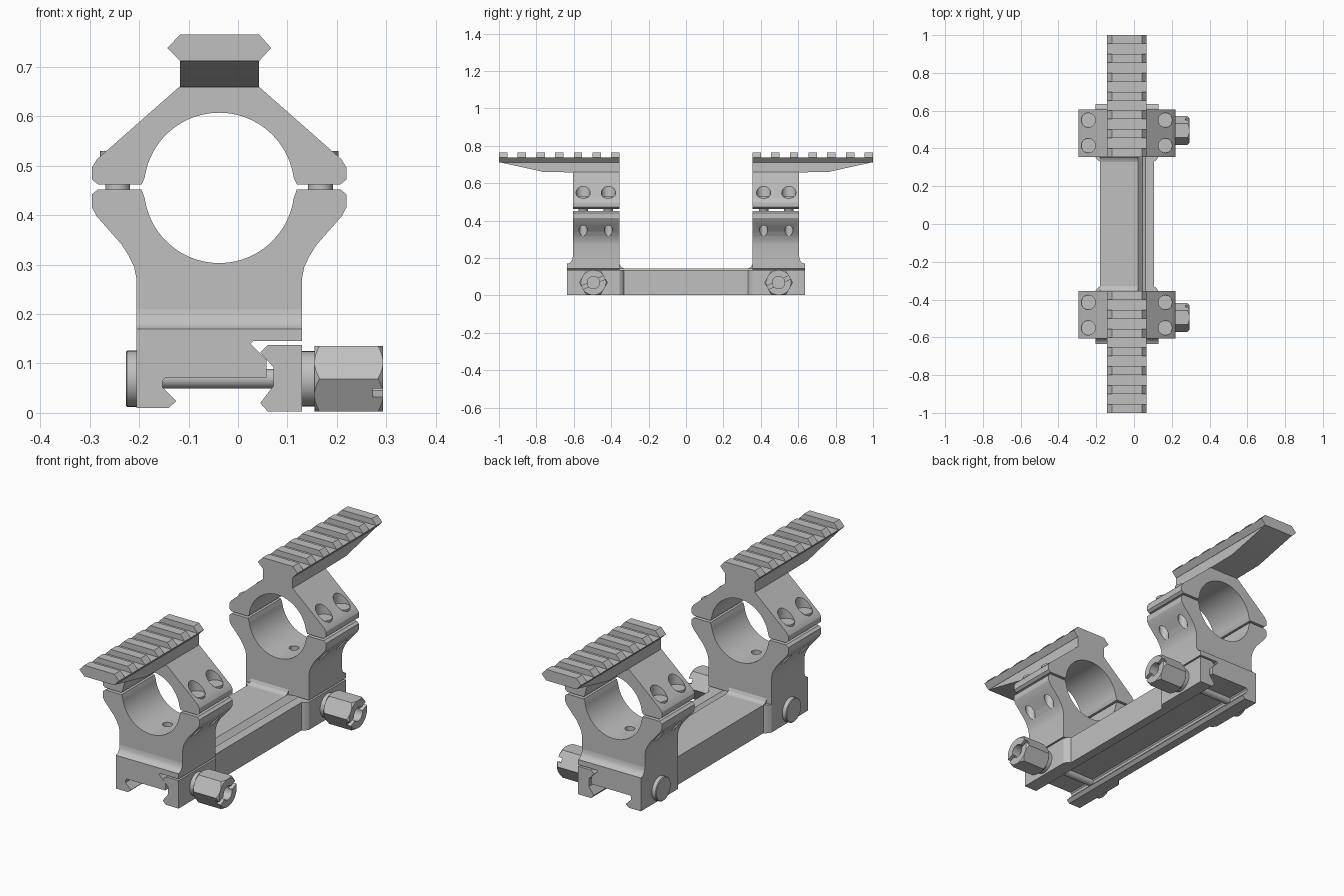
import bpy, bmesh
from math import sin, cos, radians, pi

if "Cube" in bpy.data.objects:
    bpy.data.objects.remove(bpy.data.objects["Cube"])

grey = bpy.data.materials.new("machined_grey")
grey.use_nodes = True
tone = (0.53, 0.53, 0.53, 1)
grey.diffuse_color = tone
grey.node_tree.nodes["Principled BSDF"].inputs["Base Color"].default_value = tone

XC = -0.038            # centre line of the rings
RING_Z, BORE = 0.455, 0.152
BOLT_Y, BOLT_Z = 0.495, 0.069
INNER, OUTER, END = 0.355, 0.605, 0.635


def prism(name, pts, axis, a, b, bevel=0):
    """Extrude a flat profile along one axis from a to b."""
    place = {"x": lambda p, t: (t, p[0], p[1]),
             "y": lambda p, t: (p[0], t, p[1]),
             "z": lambda p, t: (p[0], p[1], t)}[axis]
    bm = bmesh.new()
    ends = [[bm.verts.new(place(p, t)) for p in pts] for t in (a, b)]
    caps = [bm.faces.new(e) for e in ends]
    n = len(pts)
    for i in range(n):
        j = (i + 1) % n
        bm.faces.new((ends[0][i], ends[0][j], ends[1][j], ends[1][i]))
    bmesh.ops.recalc_face_normals(bm, faces=bm.faces)
    if bevel:
        rim = [e for f in caps for e in f.edges]
        bmesh.ops.bevel(bm, geom=rim, offset=bevel, segments=1, affect="EDGES")
    me = bpy.data.meshes.new(name)
    bm.to_mesh(me)
    bm.free()
    me.materials.append(grey)
    ob = bpy.data.objects.new(name, me)
    bpy.context.collection.objects.link(ob)
    return ob


def circle(cx, cy, r, n=32, turn=0):
    return [(cx + r * cos(2 * pi * i / n + turn), cy + r * sin(2 * pi * i / n + turn))
            for i in range(n)]


def combine(ob, cutter, mode="DIFFERENCE"):
    """Apply a boolean and remove the cutter."""
    cutter.hide_render = True
    mod = ob.modifiers.new("cut", "BOOLEAN")
    mod.operation, mod.object, mod.solver = mode, cutter, "EXACT"
    with bpy.context.temp_override(object=ob, active_object=ob):
        bpy.ops.object.modifier_apply(modifier=mod.name)
    bpy.data.objects.remove(cutter)


def symmetric(half):
    """Mirror a half profile about the ring centre line."""
    right = [(XC + x, z) for x, z in half]
    left = [(XC - x, z) for x, z in reversed(half) if x > 1e-5]
    return right + left


def bore_arc(a, b, n=24):
    return [(BORE * cos(radians(a + (b - a) * i / n)),
             RING_Z + BORE * sin(radians(a + (b - a) * i / n))) for i in range(n + 1)]


cap_profile = symmetric(bore_arc(90, 8) + [
    (0.157, 0.462), (0.245, 0.462), (0.257, 0.472), (0.257, 0.497),
    (0.247, 0.513), (0.08, 0.66)])
saddle_profile = symmetric(bore_arc(-90, -8) + [
    (0.157, 0.452), (0.245, 0.452), (0.257, 0.442), (0.257, 0.415), (0.248, 0.398),
    (0.197, 0.34), (0.183, 0.318), (0.172, 0.295), (0.167, 0.27), (0.167, 0.17)])


def base_profile(left, top):
    """Channelled base section with the dovetail lip on the left."""
    return [(left, 0.01), (-0.14, 0.01), (-0.125, 0.024), (-0.153, 0.052),
            (-0.153, 0.065), (-0.147, 0.071), (0.058, 0.071), (0.058, 0.107),
            (0.025, 0.14)] + top + [(left, top[-1][1])]


def clamp_profile(right):
    return [(0.06, 0.137), (0.045, 0.122), (0.072, 0.092), (0.072, 0.055),
            (0.045, 0.02), (0.06, 0.003), (right, 0.003), (right, 0.137)]


# bridge between the two mounts
prism("bridge_beam", base_profile(-0.18, [(0.02, 0.145)]), "y", -INNER, INNER)
prism("bridge_clamp", clamp_profile(0.105), "y", -INNER, INNER)

rail_low = [(-0.117, 0.712), (0.043, 0.712), (0.067, 0.738), (-0.143, 0.738)]
rail_tooth = [(-0.143, 0.738), (0.067, 0.738), (0.043, 0.765), (-0.117, 0.765)]

for side, s in (("front", -1), ("back", 1)):
    def y_prism(name, pts, a, b):
        return prism(f"{side}_{name}", pts, "y", s * a, s * b)

    def side_prism(name, pts, a, b):
        return prism(f"{side}_{name}", [(s * y, z) for y, z in pts], "x", a, b)

    # base block and clamp jaw
    y_prism("base", base_profile(-0.205, [(0.03, 0.145), (0.129, 0.145), (0.129, 0.17)]),
            INNER, END)
    y_prism("clamp_jaw", clamp_profile(0.129), INNER, END)

    # ring halves
    saddle = y_prism("ring_saddle", saddle_profile, INNER, OUTER)
    cap = y_prism("ring_cap", cap_profile, INNER, OUTER)
    combine(saddle, prism("bore_hole", circle(XC, s * 0.48, 0.022), "z", 0.2, 0.4))

    # ring screws in counterbored holes
    for dx in (-0.205, 0.205):
        for y in (0.415, 0.55):
            cx, cy = XC + dx, s * y
            combine(saddle, prism("thread_hole", circle(cx, cy, 0.022), "z", 0.25, 0.44))
            combine(cap, prism("counterbore", circle(cx, cy, 0.038), "z", 0.525, 0.7))
            prism(f"{side}_screw_head", circle(cx, cy, 0.036), "z", 0.5, 0.53)
            prism(f"{side}_screw_shaft", circle(cx, cy, 0.025), "z", 0.44, 0.47)

    # fillets joining base, ring and bridge
    side_prism("outer_fillet", [(0.6, 0.169), (END, 0.169), (0.622, 0.174), (0.612, 0.184),
                                (0.607, 0.196), (OUTER, 0.21), (0.6, 0.21)], -0.205, 0.129)
    side_prism("inner_fillet", [(0.36, 0.17), (INNER, 0.167), (0.349, 0.154), (0.338, 0.147),
                                (0.325, 0.144), (0.36, 0.144)], -0.18, 0.02)
    corner = [(0.0, INNER), (0.007, 0.344), (0.016, 0.335), (0.025, 0.33), (0.035, INNER)]
    prism(f"{side}_left_corner", [(-0.205 + d, s * y) for d, y in corner], "z", 0.01, 0.145)
    prism(f"{side}_right_corner", [(0.129 - d, s * y) for d, y in corner], "z", 0.003, 0.137)

    # top rail with cross slots
    side_prism("rail_neck", [(INNER, 0.655), (0.76, 0.66), (1.0, 0.713), (INNER, 0.713)],
               -0.117, 0.042)
    y_prism("rail_bar", rail_low, INNER, 1.0)
    for i in range(7):
        y_prism("rail_tooth", rail_tooth, INNER + i * 0.1, INNER + i * 0.1 + 0.045)

    # cross bolt, washer and head
    by = s * BOLT_Y
    prism(f"{side}_cross_bolt", circle(by, BOLT_Z, 0.02), "x", -0.2, 0.255)
    prism(f"{side}_bolt_head", circle(by, BOLT_Z, 0.057), "x", -0.227, -0.2, 0.003)
    prism(f"{side}_washer", circle(by, BOLT_Z, 0.056), "x", 0.125, 0.158)

    # hex nut with rounded corners, hollow end and slot
    nut = prism(f"{side}_hex_nut", circle(by, BOLT_Z, 0.0765, 6), "x", 0.155, 0.293)
    combine(nut, prism("nut_round", circle(by, BOLT_Z, 0.0775, 48), "x", 0.155, 0.293, 0.011),
            "INTERSECT")
    combine(nut, prism("nut_hole", circle(by, BOLT_Z, 0.033), "x", 0.25, 0.31))
    c, d = cos(radians(25)), sin(radians(25))
    slot = [(by + u * c - v * d, BOLT_Z + u * d + v * c)
            for u, v in ((-0.1, -0.01), (0.1, -0.01), (0.1, 0.01), (-0.1, 0.01))]
    combine(nut, prism("nut_slot", slot, "x", 0.273, 0.31))

# smooth curved walls, keep machined edges sharp
bpy.ops.object.select_all(action="DESELECT")
for ob in bpy.context.scene.objects:
    if ob.type == "MESH" and grey.name in ob.data.materials:
        ob.select_set(True)
        bpy.context.view_layer.objects.active = ob
bpy.ops.object.shade_smooth_by_angle(angle=radians(25))
